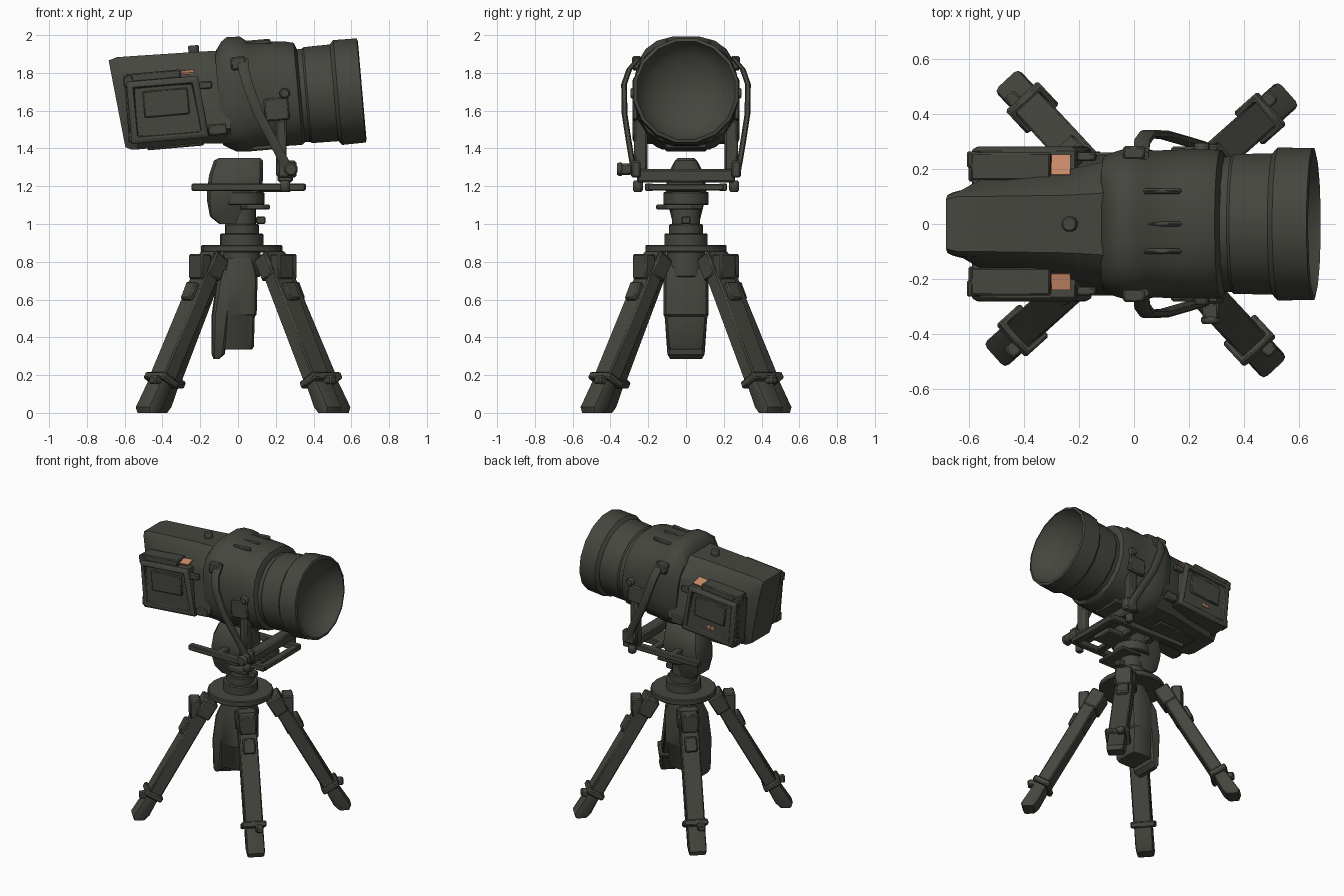
import bpy, bmesh
from math import cos, sin, pi, radians, copysign
from mathutils import Matrix, Vector

if "Cube" in bpy.data.objects:
    bpy.data.objects.remove(bpy.data.objects["Cube"])


def material(name, rgb):
    m = bpy.data.materials.new(name)
    m.use_nodes = True
    m.diffuse_color = (*rgb, 1)
    m.node_tree.nodes["Principled BSDF"].inputs["Base Color"].default_value = (*rgb, 1)
    return m


OLIVE = material("dark olive metal", (0.06, 0.061, 0.049))
COPPER = material("copper orange", (0.6, 0.26, 0.145))
HEAD = Matrix.Translation((0, 0, 1.65)) @ Matrix.Rotation(radians(-5), 4, 'Y')


def finish(name, bm, matrix=Matrix(), mat=OLIVE, bevel=0.0, angle=35):
    bmesh.ops.recalc_face_normals(bm, faces=bm.faces)
    me = bpy.data.meshes.new(name)
    bm.to_mesh(me)
    bm.free()
    me.materials.append(mat)
    me.polygons.foreach_set("use_smooth", [True] * len(me.polygons))
    me.set_sharp_from_angle(angle=radians(angle))
    ob = bpy.data.objects.new(name, me)
    bpy.context.collection.objects.link(ob)
    ob.matrix_world = matrix
    if bevel:
        mod = ob.modifiers.new("bevel", 'BEVEL')
        mod.width, mod.segments = bevel, 1


def add_box(bm, size, loc, rot=Matrix()):
    m = Matrix.Translation(loc) @ rot @ Matrix.Diagonal((*size, 1))
    return bmesh.ops.create_cube(bm, size=1, matrix=m)["verts"]


def add_beam(bm, a, b, width, depth):
    # box from a to b in the xz plane; width runs along y
    a, b = Vector(a), Vector(b)
    d = (b - a).normalized()
    side = Vector((0, 1, 0))
    rot = Matrix((side.cross(d), side, d)).transposed().to_4x4()
    add_box(bm, (depth, width, (b - a).length), (a + b) / 2, rot)


def add_cyl(bm, r, h, loc, rot=Matrix(), n=16):
    bmesh.ops.create_cone(bm, cap_ends=True, segments=n, radius1=r, radius2=r,
                          depth=h, matrix=Matrix.Translation(loc) @ rot)


def skin(bm, rings):
    loops = [[bm.verts.new(p) for p in ring] for ring in rings]
    n = len(loops[0])
    for lo, hi in zip(loops, loops[1:]):
        for i in range(n):
            bm.faces.new((lo[i], lo[(i + 1) % n], hi[(i + 1) % n], hi[i]))
    bm.faces.new(loops[0])
    bm.faces.new(loops[-1])


def oval(axis, pos, a0, a1, b0, b1, p=2.0, n=16):
    # superellipse across x ('X': a=y, b=z) or across z ('Z': a=x, b=y)
    pts = []
    for i in range(n):
        t = 2 * pi * (i + 0.5) / n
        c, s = (copysign(abs(f) ** (2 / p), f) for f in (cos(t), sin(t)))
        a = (a0 + a1) / 2 + c * (a1 - a0) / 2
        b = (b0 + b1) / 2 + s * (b1 - b0) / 2
        pts.append((pos, a, b) if axis == 'X' else (a, b, pos))
    return pts


# Lens barrel with flared hood and shallow bowl
bm = bmesh.new()
profile = [(0.25, .25), (0.36, .252), (0.37, .26), (0.51, .262), (0.53, .284), (0.655, .282),
           (0.66, .265), (0.615, .245), (0.565, .19), (0.53, .11), (0.515, .03)]
skin(bm, [oval('X', x, -r, r, -r, r) for x, r in profile])
finish("lens_barrel", bm, HEAD)

# Middle housing with raised collar
bm = bmesh.new()
shell = [(-.1, .25, -.225, .27, 3), (-.06, .265, -.25, .325, 3), (-.03, .275, -.268, .346, 2.7),
         (.04, .277, -.272, .343, 2.7), (.07, .27, -.26, .318, 2.6), (.2, .274, -.26, .303, 2.5),
         (.28, .275, -.262, .295, 2.4), (.32, .272, -.262, .285, 2.3), (.335, .25, -.25, .25, 2)]
skin(bm, [oval('X', x, -w, w, lo, hi, p, 20) for x, w, lo, hi, p in shell])
finish("middle_housing", bm, HEAD, angle=40)

# Ribs, hinge plates and knobs around the middle housing
bm = bmesh.new()
for y in (-.1, 0, .12):
    add_box(bm, (.14, .02, .03), (.13, y, .3))
add_box(bm, (.2, .22, .03), (.12, 0, -.255))
for s in (-1, 1):
    add_box(bm, (.13, .03, .12), (.2, s * .268, -.06))
    add_box(bm, (.08, .05, .07), (.02, s * .26, .2))
    add_cyl(bm, .03, .05, (.25, s * .27, .02), Matrix.Rotation(pi / 2, 4, 'X'), 8)
    add_box(bm, (.1, .04, .06), (-.12, s * .24, -.14))
finish("housing_fittings", bm, HEAD, bevel=.008)

# Rear body: narrow tail box flaring forward
bm = bmesh.new()
hull = [(-.635, [(.09, .275), (.105, .25), (.115, .15), (.115, -.12), (.1, -.19)], .03),
        (-.6, [(.1, .288), (.118, .265), (.125, .16), (.13, -.13), (.12, -.205)], .02),
        (-.55, [(.1, .287), (.12, .262), (.16, .16), (.18, -.13), (.13, -.208)], 0),
        (-.22, [(.105, .28), (.135, .245), (.2, .155), (.25, -.13), (.16, -.205)], 0),
        (-.05, [(.115, .275), (.16, .25), (.235, .16), (.26, -.14), (.17, -.22)], 0)]
rings = []
for x, half, lean in hull:
    ring = [(x - lean * w / .29, y, w) for y, w in half]
    rings.append(ring + [(px, -y, w) for px, y, w in reversed(ring)])
skin(bm, rings)
finish("rear_body", bm, HEAD, angle=30)

bm = bmesh.new()
add_cyl(bm, .03, .05, (-.21, 0, .29), n=10)
add_box(bm, (.3, .12, .025), (-.35, 0, -.205))
finish("top_button_and_keel", bm, HEAD, bevel=.006)

# Side pods with recessed panels, rails and corner caps
for s, side in ((1, "back"), (-1, "front")):
    bm = bmesh.new()
    verts = add_box(bm, (.41, .15, .33), (-.375, s * .195, -.012))
    for v in verts:
        if v.co.z > 0 and v.co.x > -.3:
            v.co.x -= .03
    bm.normal_update()
    face = max((f for f in bm.faces), key=lambda f: f.normal.y * s)
    bmesh.ops.inset_region(bm, faces=[face], thickness=.025, depth=.012)
    bmesh.ops.inset_region(bm, faces=[face], thickness=.02, depth=0)
    bmesh.ops.inset_region(bm, faces=[face], thickness=.008, depth=-.02)
    finish(side + "_pod", bm, HEAD, bevel=.004)

    bm = bmesh.new()
    add_box(bm, (.29, .1, .045), (-.435, s * .21, .172))
    add_box(bm, (.05, .06, .06), (-.57, s * .235, .155))
    add_box(bm, (.05, .06, .06), (-.57, s * .235, -.14))
    add_box(bm, (.02, .09, .3), (-.582, s * .2, 0))
    add_box(bm, (.24, .02, .14), (-.38, s * .265, .025))
    add_box(bm, (.08, .03, .04), (-.17, s * .245, .1))
    finish(side + "_pod_rails", bm, HEAD, bevel=.006)

# Copper latches on the pod shoulders and marks on the back panel
for s, side, width, y in ((1, "back", .075, .216), (-1, "front", .06, .21)):
    bm = bmesh.new()
    add_box(bm, (.07, width, .009), (-.252, s * y, .176), Matrix.Rotation(radians(-14 * s), 4, 'X'))
    finish(side + "_pod_latch", bm, HEAD, COPPER)

bm = bmesh.new()
for x in (-.41, -.38):
    add_box(bm, (.025, .008, .02), (x, .265, -.09))
finish("pod_marks", bm, HEAD, COPPER)

# Curved straps from the housing down to the yoke
for s, side in ((1, "back"), (-1, "front")):
    bm = bmesh.new()
    path = [(1.25, .265, .27), (1.33, .245, .285), (1.45, .18, .305), (1.58, .11, .325),
            (1.74, .05, .328), (1.82, .03, .3), (1.88, .025, .25)]
    skin(bm, [oval('Z', z, x - .03, x + .03, s * y - .016, s * y + .016, 3, 8) for z, x, y in path])
    finish(side + "_strap", bm)

# Yoke: crossbar, uprights and clamp knobs
bm = bmesh.new()
add_box(bm, (.08, .52, .07), (.25, 0, 1.255))
for s in (-1, 1):
    add_box(bm, (.055, .07, .3), (.23, s * .24, 1.4))
    add_box(bm, (.1, .05, .09), (.26, s * .265, 1.29))
    add_cyl(bm, .03, .06, (.25, s * .255, 1.2), n=8)
add_box(bm, (.06, .07, .06), (.28, -.32, 1.29))
add_cyl(bm, .04, .03, (.28, -.35, 1.29), Matrix.Rotation(pi / 2, 4, 'X'), 8)
finish("yoke", bm, bevel=.01)

# Carrier frame under the yoke
bm = bmesh.new()
for s in (-1, 1):
    add_box(bm, (.6, .045, .04), (.055, s * .195, 1.195))
for x in (-.02, .14, .335):
    add_box(bm, (.05, .4, .035), (x, 0, 1.195))
add_box(bm, (.32, .16, .04), (.12, 0, 1.19))
finish("carrier_frame", bm, bevel=.006)

# Power pack on the column
bm = bmesh.new()
pack = [(1.0, -.1, .0, .07), (1.04, -.15, .02, .08), (1.12, -.165, .06, .1), (1.18, -.165, .13, .11),
        (1.26, -.155, .135, .1), (1.335, -.13, .135, .06), (1.35, -.1, .12, .045)]
skin(bm, [oval('Z', z, x0, x1, -w, w, 5, 12) for z, x0, x1, w in pack])
finish("power_pack", bm)

# Column and hub
bm = bmesh.new()
for z0, z1, r in ((.72, .86, .1), (.85, .89, .215), (.88, .95, .115), (.94, 1.0, .09),
                  (.99, 1.13, .075), (1.1, 1.17, .12)):
    add_cyl(bm, r, z1 - z0, (.02, 0, (z0 + z1) / 2), n=20)
add_box(bm, (.16, .25, .025), (.09, -.035, 1.09))
add_box(bm, (.05, .05, .04), (.12, 0, 1.02))
finish("column", bm, bevel=.006)

# Hanging pouch in two joined halves
bm = bmesh.new()
back = [(.285, -.13, -.1, .085), (.31, -.14, -.07, .1), (.52, -.14, -.04, .115), (.7, -.115, 0, .115), (.8, -.08, .0, .08)]
front = [(.335, -.08, .075, .09), (.35, -.08, .085, .1), (.51, -.08, .09, .115), (.52, -.08, .1, .122),
         (.72, -.08, .105, .12), (.82, -.06, .08, .1)]
for half in (back, front):
    skin(bm, [oval('Z', z, x0, x1, -w, w, 5, 12) for z, x0, x1, w in half])
finish("hanging_pouch", bm)

# Four splayed legs with brackets, clips, clamp rings and feet
for i, turn in enumerate((41.5, 133, 222, 313)):
    place = Matrix.Translation((.025, 0, 0)) @ Matrix.Rotation(radians(turn), 4, 'Z')
    bm = bmesh.new()
    add_beam(bm, (.205, 0, .84), (.585, 0, .16), .122, .088)
    add_beam(bm, (.2, 0, .83), (.265, 0, .72), .14, .1)
    add_box(bm, (.07, .11, .13), (.305, 0, .775))
    add_beam(bm, (.315, 0, .67), (.36, 0, .58), .08, .12)
    add_beam(bm, (.57, 0, .19), (.59, 0, .155), .16, .12)
    add_box(bm, (.06, .05, .045), (.645, .03, .175))
    finish(f"leg_{i + 1}", bm, place, bevel=.008)
    bm = bmesh.new()
    skin(bm, [oval('Z', z, a, b, -w, w, 6, 12) for z, a, b, w in
              ((0, .635, .71, .055), (.03, .605, .72, .06), (.17, .535, .63, .06))])
    finish(f"foot_{i + 1}", bm, place)
